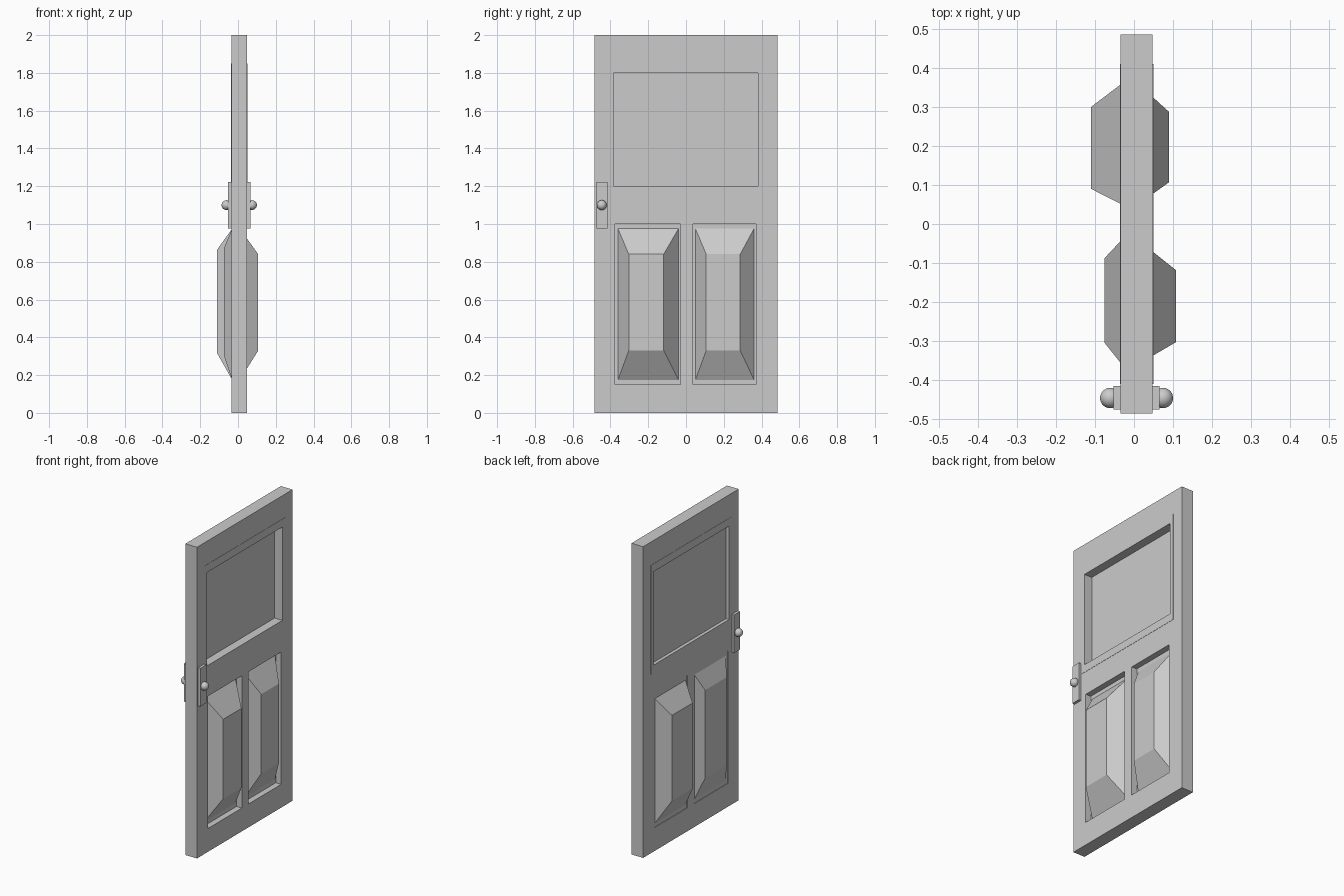
import bpy, bmesh

if "Cube" in bpy.data.objects:
    bpy.data.objects.remove(bpy.data.objects["Cube"])

X0, X1 = -0.035, 0.048          # door slab faces
WINDOW = (-0.385, 0.38, 1.2, 1.8)
OPENINGS = [(-0.375, -0.03, 0.15, 1.0), (0.037, 0.37, 0.15, 1.0)]


def loft(name, sections):
    """Solid through rectangles (x, y0, y1, z0, z1) stacked along x."""
    bm = bmesh.new()
    rings = [[bm.verts.new((x, y, z)) for y, z in ((a, c), (b, c), (b, d), (a, d))]
             for x, a, b, c, d in sections]
    for r, s in zip(rings, rings[1:]):
        for i in range(4):
            j = (i + 1) % 4
            bm.faces.new((r[i], r[j], s[j], s[i]))
    bm.faces.new(rings[0])
    bm.faces.new(rings[-1])
    bmesh.ops.recalc_face_normals(bm, faces=bm.faces)
    me = bpy.data.meshes.new(name)
    bm.to_mesh(me)
    bm.free()
    ob = bpy.data.objects.new(name, me)
    bpy.context.collection.objects.link(ob)
    return ob


def box(name, x0, x1, rect):
    return loft(name, [(x0, *rect), (x1, *rect)])


def cut(ob, rect):
    """Cut a rectangular opening right through the object."""
    cutter = box("cutter", -0.3, 0.3, rect)
    cutter.hide_render = True
    mod = ob.modifiers.new("opening", 'BOOLEAN')
    mod.operation, mod.solver, mod.object = 'DIFFERENCE', 'EXACT', cutter
    bpy.context.view_layer.objects.active = ob
    bpy.ops.object.modifier_apply(modifier=mod.name)
    bpy.data.objects.remove(cutter)


# Door slab with window and two panel openings
slab = box("door_slab", X0, X1, (-0.485, 0.485, 0, 2))
for rect in [WINDOW] + OPENINGS:
    cut(slab, rect)

# Thin window surround, barely proud of both faces
for name, a, b in (("window_trim_back", X0 - 0.0015, X0), ("window_trim_front", X1, X1 + 0.0015)):
    cut(box(name, a, b, (-0.41, 0.41, 1.15, 1.85)), WINDOW)

# Window pane
box("window_pane", -0.015, -0.006, WINDOW)

# Raised lower panels: back field, back base, front base, front field
shapes = [
    ((-0.075, -0.305, -0.087, 0.305, 0.87), (-0.36, -0.04, 0.175, 0.975),
     (0.107, -0.303, -0.118, 0.33, 0.84)),
    ((-0.11, 0.09, 0.30, 0.315, 0.865), (0.05, 0.36, 0.175, 0.975),
     (0.09, 0.107, 0.287, 0.33, 0.84)),
]
for side, rect, (back, base, front) in zip(("left", "right"), OPENINGS, shapes):
    box("panel_board_" + side, -0.031, 0.010, rect)
    loft("raised_panel_" + side, [back, (-0.031, *base), (0.010, *base), front])

# Lock plates and round knobs on both faces
for side, a, b, kx in (("back", -0.052, X0, -0.061), ("front", X1, 0.065, 0.074)):
    box("lock_plate_" + side, a, b, (-0.475, -0.415, 0.977, 1.222))
    bpy.ops.mesh.primitive_uv_sphere_add(segments=32, ring_count=16, radius=0.026,
                                         location=(kx, -0.446, 1.1))
    bpy.context.object.name = "knob_" + side
    bpy.ops.object.shade_smooth()
